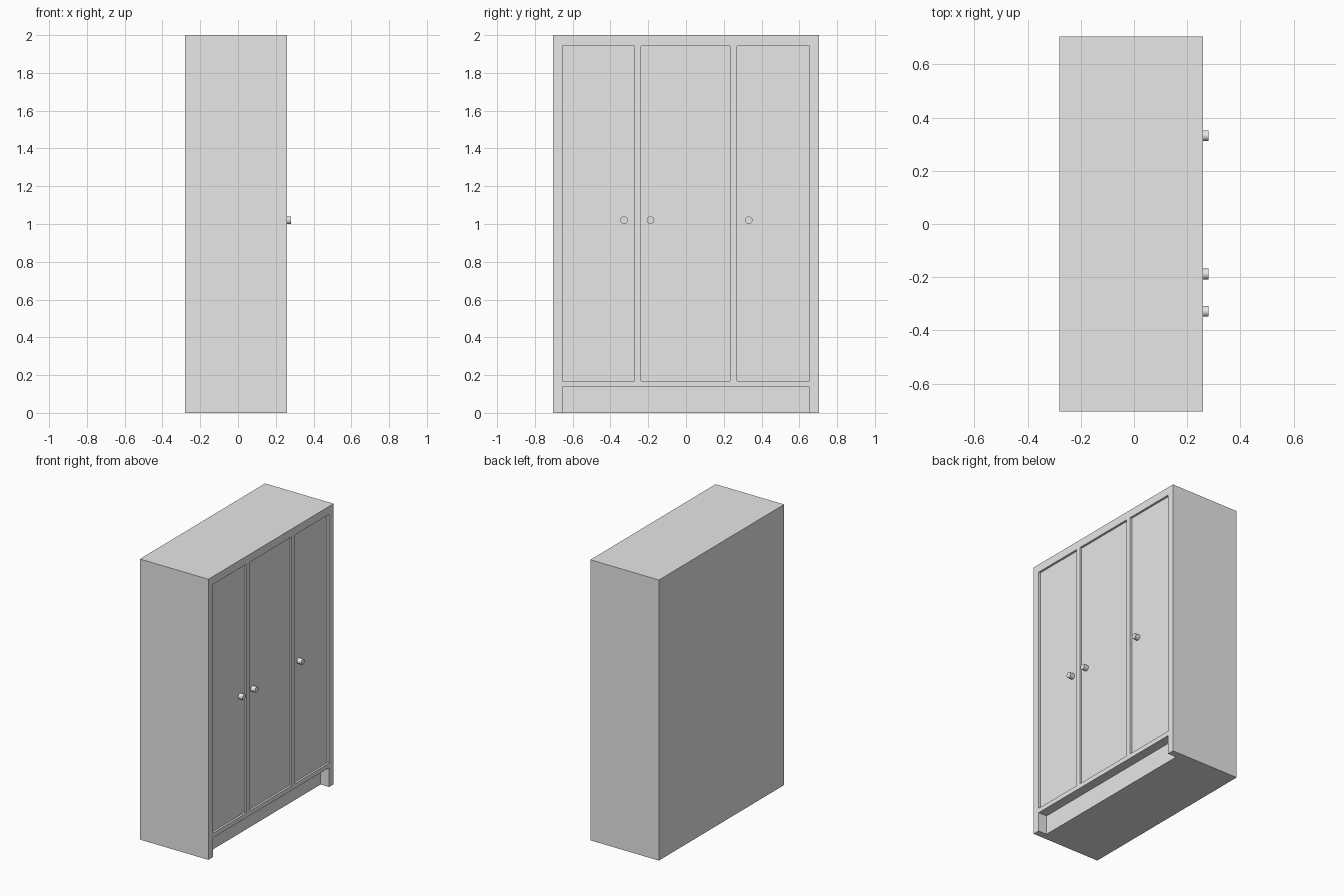
import bpy
import math

cube = bpy.data.objects.get("Cube")
if cube:
    bpy.data.objects.remove(cube, do_unlink=True)

BACK, FRONT = -0.28, 0.26
HALF_W, HEIGHT = 0.705, 2.0
INNER = 0.655          # inside edge of the side frames
DOOR_FACE = 0.245      # doors sit slightly behind the frame
KICK_FACE = 0.193
DOOR_Z = (0.17, 1.943)
DOORS = {"left_door": (-INNER, -0.273),
         "middle_door": (-0.238, 0.234),
         "right_door": (0.27, INNER)}
KNOB_Y = {"left_knob": -0.328, "middle_knob": -0.188, "right_knob": 0.332}

grey = bpy.data.materials.new("plain_grey")
grey.use_nodes = True
grey.diffuse_color = (0.8, 0.8, 0.8, 1)
grey.node_tree.nodes["Principled BSDF"].inputs["Base Color"].default_value = (0.8, 0.8, 0.8, 1)


def box(name, x, y, z):
    """Box spanning the given (low, high) ranges."""
    spans = (x, y, z)
    bpy.ops.mesh.primitive_cube_add(size=1, location=[sum(s) / 2 for s in spans])
    ob = bpy.context.object
    ob.name = name
    ob.scale = [s[1] - s[0] for s in spans]
    bpy.ops.object.transform_apply(location=False, rotation=False, scale=True)
    ob.data.materials.append(grey)
    return ob


def carve(target, cutter):
    """Subtract the cutter from the target, then discard it."""
    cutter.hide_render = True
    mod = target.modifiers.new("cut", 'BOOLEAN')
    mod.operation = 'DIFFERENCE'
    mod.solver = 'EXACT'
    mod.object = cutter
    bpy.context.view_layer.objects.active = target
    bpy.ops.object.modifier_apply(modifier=mod.name)
    bpy.data.objects.remove(cutter, do_unlink=True)


# Cabinet body with a toe-kick recess and door openings
body = box("cabinet_body", (BACK, FRONT), (-HALF_W, HALF_W), (0, HEIGHT))
carve(body, box("kick_cutter", (KICK_FACE, FRONT + 0.1), (-INNER, INNER), (-0.1, 0.137)))
for name, span in DOORS.items():
    carve(body, box(name + "_cutter", (DOOR_FACE - 0.02, FRONT + 0.1), span, DOOR_Z))

# Doors set into the openings
for name, span in DOORS.items():
    box(name, (DOOR_FACE - 0.02, DOOR_FACE), span, DOOR_Z)

# Round knobs
for name, y in KNOB_Y.items():
    bpy.ops.mesh.primitive_cylinder_add(
        vertices=32, radius=0.02, depth=0.04,
        location=(DOOR_FACE + 0.015, y, 1.02), rotation=(0, math.pi / 2, 0))
    knob = bpy.context.object
    knob.name = name
    knob.data.materials.append(grey)
    bpy.ops.object.shade_smooth_by_angle(angle=math.radians(40))
